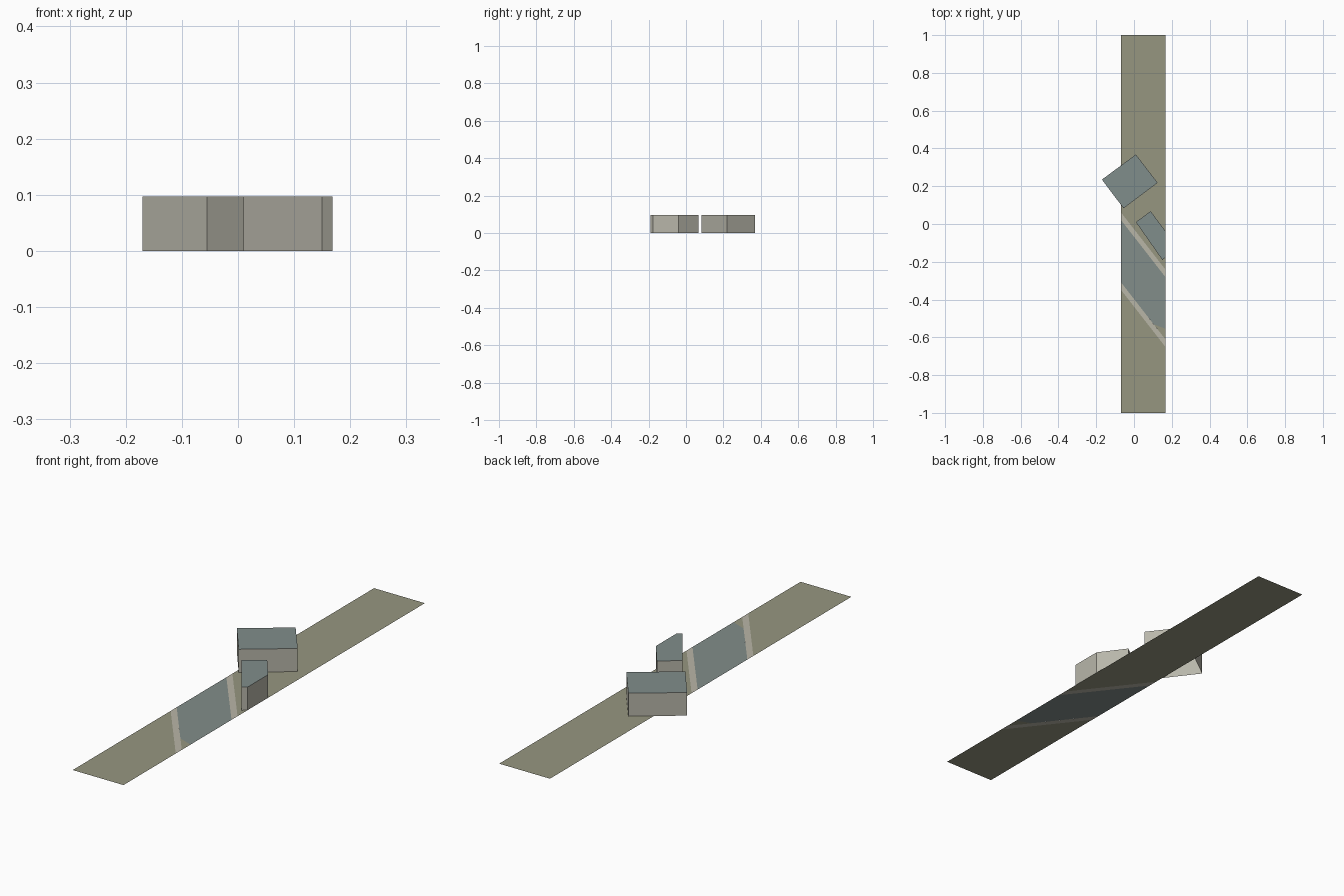
import bpy

cube = bpy.data.objects.get("Cube")
if cube:
    bpy.data.objects.remove(cube, do_unlink=True)


def material(name, rgb):
    """Flat material from 0-255 display values."""
    lin = [((c / 255 + 0.055) / 1.055) ** 2.4 for c in rgb]
    mat = bpy.data.materials.new(name)
    mat.use_nodes = True
    mat.diffuse_color = (*lin, 1)
    mat.node_tree.nodes["Principled BSDF"].inputs["Base Color"].default_value = (*lin, 1)
    return mat


ground = material("olive ground", (150, 150, 128))
paving = material("pale paving", (185, 182, 167))
asphalt = material("blue grey asphalt", (130, 141, 138))
roof = material("slate roof", (128, 141, 139))
wall = material("warm grey wall", (184, 182, 170))


def mesh_object(name, verts, faces, mats, indices):
    mesh = bpy.data.meshes.new(name)
    mesh.from_pydata(verts, [], faces)
    for mat in mats:
        mesh.materials.append(mat)
    for poly, index in zip(mesh.polygons, indices):
        poly.material_index = index
    obj = bpy.data.objects.new(name, mesh)
    bpy.context.collection.objects.link(obj)
    return obj


def plate(name, outline, mat):
    """Flat ground piece lying on z = 0."""
    verts = [(x, y, 0) for x, y in outline]
    return mesh_object(name, verts, [range(len(verts))], [mat], [0])


def building(name, outline, height):
    """Counter-clockwise outline raised to a flat roof, open where it meets the ground."""
    n = len(outline)
    verts = [(x, y, z) for z in (0, height) for x, y in outline]
    faces = [(i, (i + 1) % n, n + (i + 1) % n, n + i) for i in range(n)]
    faces.append(range(n, 2 * n))
    return mesh_object(name, verts, faces, [wall, roof], [0] * n + [1])


# Ground strip, split by a road crossing it at a slant
LEFT, RIGHT, DROP = -0.068, 0.168, 0.303


def band(name, low, high, mat):
    plate(name, [(LEFT, low), (RIGHT, low - DROP), (RIGHT, high - DROP), (LEFT, high)], mat)


plate("front_ground", [(LEFT, -1), (RIGHT, -1), (RIGHT, -0.35 - DROP), (LEFT, -0.35)], ground)
band("front_pavement", -0.35, -0.31, paving)
band("back_pavement", 0.02, 0.06, paving)
plate("back_ground", [(LEFT, 0.06), (RIGHT, 0.06 - DROP), (RIGHT, 1), (LEFT, 1)], ground)

# Road with a small verge in its front corner
verge_tip = (0.105, -0.532)
verge_edge = (RIGHT, -0.555)
plate("road", [(LEFT, -0.31), verge_tip, verge_edge, (RIGHT, 0.02 - DROP), (LEFT, 0.02)], asphalt)
plate("road_verge", [verge_tip, (RIGHT, -0.31 - DROP), verge_edge], ground)

# Flat-roofed buildings
building("large_building", [(-0.17, 0.235), (-0.055, 0.083), (0.125, 0.218), (0.01, 0.368)], 0.097)
building("small_building", [(0.01, 0.01), (0.15, -0.19), (RIGHT, -0.177), (RIGHT, -0.04),
                            (0.088, 0.068)], 0.097)
